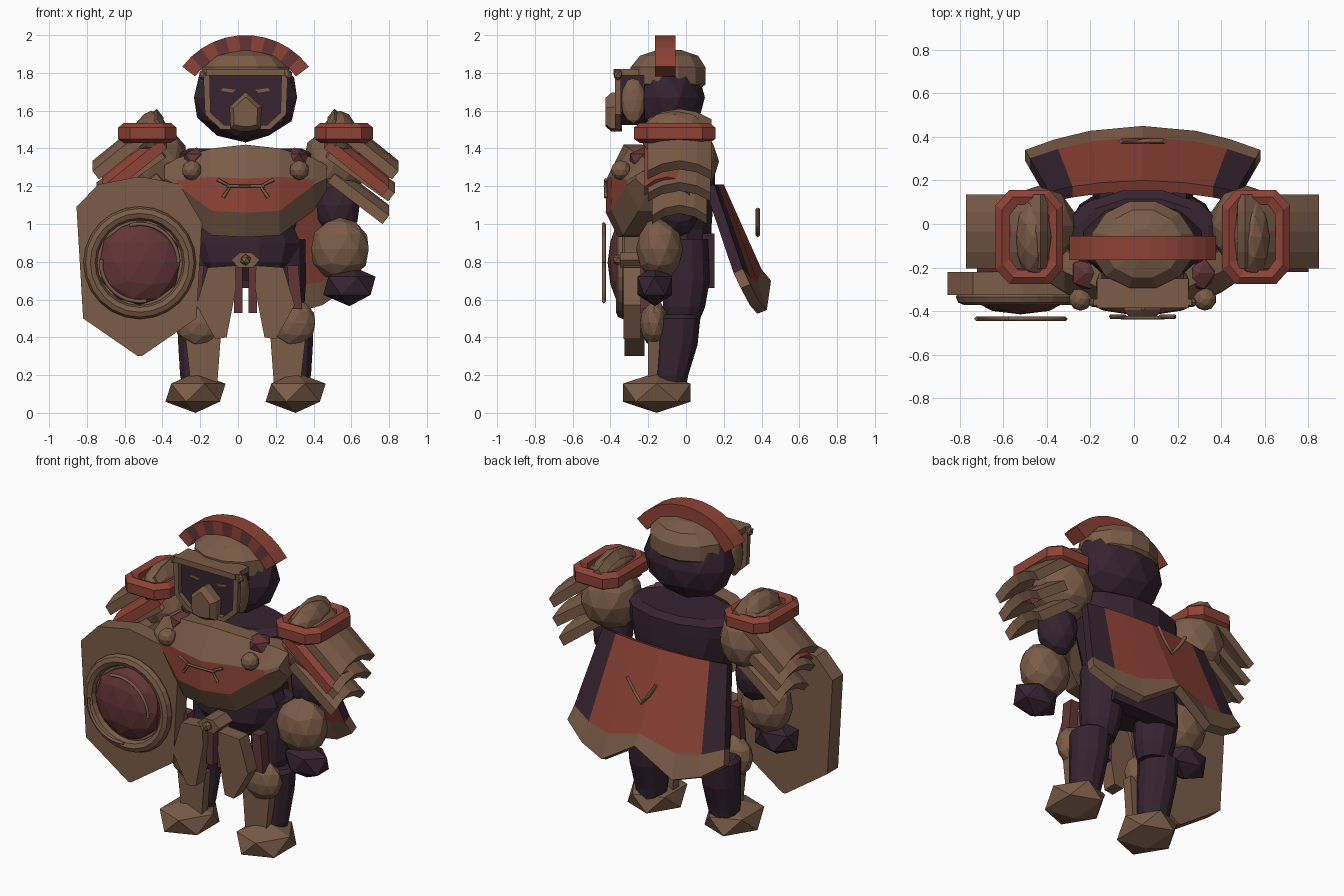
import bpy, bmesh, math
from mathutils import Vector, Matrix

if "Cube" in bpy.data.objects:
    bpy.data.objects.remove(bpy.data.objects["Cube"])

CX = 0.04  # body centre line


def material(name, rgb):
    m = bpy.data.materials.new(name)
    m.use_nodes = True
    m.diffuse_color = (*rgb, 1)
    m.node_tree.nodes["Principled BSDF"].inputs["Base Color"].default_value = (*rgb, 1)
    return m


MATS = [material("bronze brown", (0.197, 0.107, 0.064)), material("cloth red", (0.268, 0.055, 0.037)),
        material("dark purple", (0.037, 0.017, 0.03)), material("maroon", (0.125, 0.035, 0.037))]
BROWN, RED, DARK, MAROON = range(4)


def finish(name, bm):
    bmesh.ops.recalc_face_normals(bm, faces=bm.faces)
    me = bpy.data.meshes.new(name)
    bm.to_mesh(me)
    bm.free()
    for m in MATS:
        me.materials.append(m)
    ob = bpy.data.objects.new(name, me)
    bpy.context.collection.objects.link(ob)
    return ob


def ball(name, loc, r, mat, sub=2):
    bm = bmesh.new()
    bmesh.ops.create_icosphere(bm, subdivisions=sub, radius=1,
                               matrix=Matrix.Translation(loc) @ Matrix.Diagonal((*r, 1)))
    for f in bm.faces:
        f.material_index = mat
    return finish(name, bm)


def solid(name, pts, faces, off, mats, backs):
    """Sheet of faces thickened by the vector off; the far side takes the colours in backs."""
    bm = bmesh.new()
    front = [bm.verts.new(p) for p in pts]
    rear = [bm.verts.new(Vector(p) + Vector(off)) for p in pts]
    edges = {(f[k - 1], f[k]): m for f, m in zip(faces, mats) for k in range(len(f))}
    for f, m, b in zip(faces, mats, backs):
        bm.faces.new([front[i] for i in f]).material_index = m
        bm.faces.new([rear[i] for i in reversed(f)]).material_index = b
    for (a, b), m in edges.items():
        if (b, a) not in edges:
            bm.faces.new([front[b], front[a], rear[a], rear[b]]).material_index = m
    return finish(name, bm)


def grid(name, rows, off, rule, back):
    n = len(rows[0])
    cells = [(i, j) for i in range(len(rows) - 1) for j in range(n - 1)]
    faces = [(i * n + j, i * n + j + 1, i * n + n + j + 1, i * n + n + j) for i, j in cells]
    return solid(name, sum(rows, []), faces, off, [rule(*c) for c in cells], [back(*c) for c in cells])


def plate(name, outline, y0, y1, mat, s=1, cx=CX):
    pts = [(cx + s * x, y0, z) for x, z in outline]
    return solid(name, pts, [tuple(range(len(pts)))], (0, y1 - y0, 0), [mat], [mat])


def loft(name, loops, mat, closed=False):
    bm = bmesh.new()
    vs = [[bm.verts.new(p) for p in loop] for loop in loops]
    n = len(vs[0])
    for k in range(0 if closed else 1, len(vs)):
        for j in range(n):
            bm.faces.new([vs[k - 1][j - 1], vs[k - 1][j], vs[k][j], vs[k][j - 1]])
    if not closed:
        bm.faces.new(vs[0])
        bm.faces.new(vs[-1])
    for f in bm.faces:
        f.material_index = mat
    return finish(name, bm)


def lathe(name, x, profile, mat, n=12):
    """Elliptical stack from (z, x radius, y radius, y centre)."""
    turn = [2 * math.pi * (k + 0.5) / n for k in range(n)]
    return loft(name, [[(x + rx * math.cos(a), cy + ry * math.sin(a), z) for a in turn]
                       for z, rx, ry, cy in profile], mat)


def wire(name, pts, r, mat):
    cu = bpy.data.curves.new(name, "CURVE")
    cu.dimensions = "3D"
    cu.bevel_depth, cu.bevel_resolution, cu.use_fill_caps = r, 0, True
    sp = cu.splines.new("POLY")
    sp.points.add(len(pts) - 1)
    for p, q in zip(sp.points, pts):
        p.co = (*q, 1)
    cu.materials.append(MATS[mat])
    bpy.context.collection.objects.link(bpy.data.objects.new(name, cu))


def mirrored(half):
    return [(-x, z) for x, z in half] + [(x, z) for x, z in reversed(half)]


# Head, cap and crest (striped on the front only)
ball("head", (CX, -0.09, 1.67), (0.287, 0.19, 0.238), DARK)
lathe("helmet_cap", CX, [(1.715, 0.2, 0.17, -0.09), (1.74, 0.245, 0.205, -0.095), (1.83, 0.24, 0.205, -0.095),
                         (1.89, 0.18, 0.16, -0.09), (1.92, 0.07, 0.07, -0.09)], BROWN)
arc = [math.radians(-53 + 106 * k / 11) for k in range(12)]
grid("helmet_crest", [[(CX + r * math.sin(a), -0.055, 1.58 + r * math.cos(a)) for a in arc] for r in (0.335, 0.42)],
     (0, -0.11, 0), lambda i, j: RED, lambda i, j: MAROON if j % 2 else RED)

# Face guard
outer = mirrored([(0.225, 1.82), (0.215, 1.58), (0.13, 1.5)])
inner = mirrored([(0.19, 1.79), (0.185, 1.59), (0.115, 1.525)])
loft("visor_frame", [[(CX + x, y, z) for x, z in o]
                     for o, y in ((outer, -0.375), (outer, -0.345), (inner, -0.345), (inner, -0.375))], BROWN, True)
plate("face_panel", inner, -0.345, -0.22, DARK)
plate("visor_brow", mirrored([(0.21, 1.82), (0.21, 1.785)]), -0.385, -0.25, BROWN)
muzzle = mirrored([(0.005, 1.695), (0.085, 1.62), (0.08, 1.505), (0.02, 1.49)])
loft("muzzle", [[(CX + x * k, y, 1.59 + (z - 1.59) * k) for x, z in muzzle]
                for y, k in ((-0.34, 1), (-0.395, 1), (-0.425, 0.75))], BROWN)

# Torso
lathe("torso", CX, [(0.7, 0.2, 0.15, -0.02), (0.8, 0.27, 0.18, -0.04), (0.9, 0.3, 0.18, -0.04),
                    (0.97, 0.27, 0.18, -0.04), (1.22, 0.34, 0.2, -0.04), (1.3, 0.37, 0.21, -0.05),
                    (1.37, 0.37, 0.21, -0.05), (1.4, 0.31, 0.17, -0.05)], DARK)
plate("rear_skirt", mirrored([(0.2, 0.95), (0.23, 0.66)]), 0.05, 0.15, DARK)

# Breastplate with a lens-shaped red panel
us = [-0.43, -0.36, -0.18, 0, 0.18, 0.36, 0.43]
levels = [(-0.36, [0.93, 0.94, 1.07, 1.18]), (-0.425, [1.06, 1.07, 1.205, 1.24]),
          (-0.42, [1.24, 1.25, 1.235, 1.26]), (-0.33, [1.42, 1.4, 1.35, 1.31])]
grid("breastplate", [[(CX + u, y + 0.85 * u * u, zs[abs(j - 3)]) for j, u in enumerate(us)] for y, zs in levels],
     (0, 0.1, 0), lambda i, j: RED if i == 1 and 0 < j < 5 else BROWN, lambda i, j: BROWN)
wire("chest_bar", [(CX + x, -0.43, 1.2) for x in (-0.1, 0.1)], 0.008, BROWN)

# Belt
plate("belt_buckle", mirrored([(0.03, 0.85), (0.075, 0.81), (0.04, 0.77)]), -0.35, -0.2, BROWN)
ball("buckle_stud", (CX, -0.36, 0.81), (0.03, 0.03, 0.03), BROWN, 1)

# Paired parts
for s, side in ((-1, "right"), (1, "left")):
    X = lambda u: CX + s * u
    plate(side + "_eye", [(0.05, 1.71), (0.12, 1.72), (0.13, 1.705), (0.07, 1.695)], -0.352, -0.344, BROWN, s)
    ball(side + "_cheek_guard", (X(0.18), -0.28, 1.655), (0.035, 0.065, 0.125), BROWN)
    ball(side + "_visor_hinge", (X(0.225), -0.36, 1.79), (0.025, 0.025, 0.03), BROWN, 1)
    ball(side + "_chest_stud", (X(0.285), -0.345, 1.285), (0.053, 0.053, 0.053), BROWN)
    ball(side + "_collar_stud", (X(0.26), -0.225, 1.345), (0.08, 0.085, 0.06), MAROON, 1)
    wire(side + "_chest_emblem", [(X(x), -0.425, z) for x, z in ((0.15, 1.235), (0.08, 1.2), (0.12, 1.14))], 0.01, BROWN)

    # Shoulder: joint, layered plates and padded ring
    ball(side + "_shoulder", (X(0.48), -0.01, 1.33), (0.18, 0.185, 0.19), BROWN)
    ball(side + "_shoulder_cap", (X(0.5), -0.06, 1.47), (0.09, 0.19, 0.13), BROWN)
    layers = [((0.47, 1.61), (0.81, 1.335), -0.035, 0.17, BROWN), ((0.45, 1.5), (0.76, 1.25), -0.1, 0.12, RED),
              ((0.46, 1.45), (0.79, 1.22), -0.035, 0.165, BROWN), ((0.47, 1.32), (0.76, 1.1), -0.035, 0.145, BROWN)]
    for a, b, yc, w, mat in layers:
        same = lambda i, j: mat
        grid(side + "_shoulder_plate",
             [[(X(u), yc + w * t, z - 0.055 * t * t) for t in (-1, -0.55, 0, 0.55, 1)] for u, z in (a, b)],
             (-s * 0.035, 0, -0.045), same, same)
    oct_ring = [(0.6, 1), (1, 0.68), (1, -0.68), (0.6, -1), (-0.6, -1), (-1, -0.68), (-1, 0.68), (-0.6, 1)]
    section = [(-0.015, 1.45), (0.02, 1.43), (0.05, 1.45), (0.05, 1.51), (0.02, 1.535), (-0.015, 1.52)]
    loft(side + "_shoulder_ring", [[(X(0.52 + x * (0.105 + d)), -0.06 + y * (0.165 + d), z) for x, y in oct_ring]
                                   for d, z in section], RED, True)

    # Arm
    ball(side + "_upper_arm", (X(0.49), -0.04, 1.1), (0.12, 0.115, 0.17), DARK)
    ball(side + "_forearm", (X(0.5), -0.14, 0.867), (0.16, 0.125, 0.168), BROWN)
    ball(side + "_hand", (X(0.55), -0.165, 0.673), (0.155, 0.108, 0.108), DARK, 1)

    # Leg
    lathe(side + "_thigh", X(0.2), [(0.48, 0.09, 0.09, -0.02), (0.56, 0.115, 0.115, -0.01), (0.7, 0.125, 0.13, 0),
                                    (0.92, 0.12, 0.12, 0)], DARK)
    lathe(side + "_lower_leg", X(0.25), [(0.12, 0.08, 0.08, -0.08), (0.2, 0.1, 0.09, -0.075),
                                         (0.36, 0.11, 0.115, -0.05), (0.5, 0.115, 0.12, -0.04),
                                         (0.52, 0.09, 0.09, -0.04)], DARK)
    plate(side + "_shin_guard", [(0.13, 0.42), (0.32, 0.42), (0.29, 0.15), (0.15, 0.15)], -0.2, -0.14, BROWN, s)
    ball(side + "_knee_guard", (X(0.25), -0.17, 0.475), (0.125, 0.075, 0.125), BROWN)
    ball(side + "_foot", (X(0.265), -0.155, 0.107), (0.178, 0.21, 0.107), BROWN, 1)

    # Hanging plates and straps
    plate(side + "_hip_plate", [(0.055, 0.78), (0.2, 0.77), (0.26, 0.57), (0.16, 0.39), (0.1, 0.4), (0.05, 0.66)],
          -0.33, -0.24, BROWN, s)
    plate(side + "_inner_strap", [(0.015, 0.78), (0.06, 0.78), (0.06, 0.53), (0.015, 0.53)], -0.28, -0.22, MAROON, s)
    plate(side + "_outer_strap", [(0.22, 0.78), (0.28, 0.78), (0.3, 0.55), (0.24, 0.55)], -0.24, -0.17, MAROON, s)

# Shield
SX, SZ = -0.52, 0.795
plate("shield", mirrored([(0.01, 1.25), (0.22, 1.21), (0.335, 1.09), (0.3, 0.5), (0.01, 0.3)]), -0.325, -0.22, BROWN, cx=SX)
circle = lambda r, y, a0=0, a1=360, n=24: [(SX + r * math.cos(math.radians(a0 + (a1 - a0) * k / n)), y,
                                            SZ + r * math.sin(math.radians(a0 + (a1 - a0) * k / n))) for k in range(n)]
tube = [k * math.pi / 4 for k in range(8)]
loft("shield_ring", [circle(0.262 + 0.036 * math.cos(a), -0.335 + 0.036 * math.sin(a)) for a in tube], BROWN, True)
ball("shield_boss", (SX, -0.33, SZ), (0.223, 0.085, 0.223), MAROON)
for a in (0, 175):
    wire("boss_arc", circle(0.205, -0.435, a, a + 115, 12), 0.011, BROWN)

# Cape: straight fall, two-lobed hem, dark side strips on the outside
cols = [-1, -0.75, -0.45, 0, 0.45, 0.75, 1]
falls = [(0, [1.21, 1.21, 1.21, 1.21]), (0.8, [0.76, 0.69, 0.71, 0.76]), (1, [0.7, 0.545, 0.59, 0.68])]
grid("cape", [[(CX + c * (0.43 + 0.11 * t), 0.2 + 0.25 * t - c * c * (0.05 + 0.06 * t), zs[abs(j - 3)])
               for j, c in enumerate(cols)] for t, zs in falls], (0, -0.05, -0.02),
     lambda i, j: BROWN if i else (DARK if j in (0, 5) else RED), lambda i, j: BROWN if i else RED)
wire("cape_emblem", [(CX + x, 0.38, z) for x, z in ((-0.1, 1.08), (-0.05, 1), (0, 0.94), (0.05, 1), (0.1, 1.08))],
     0.012, BROWN)
